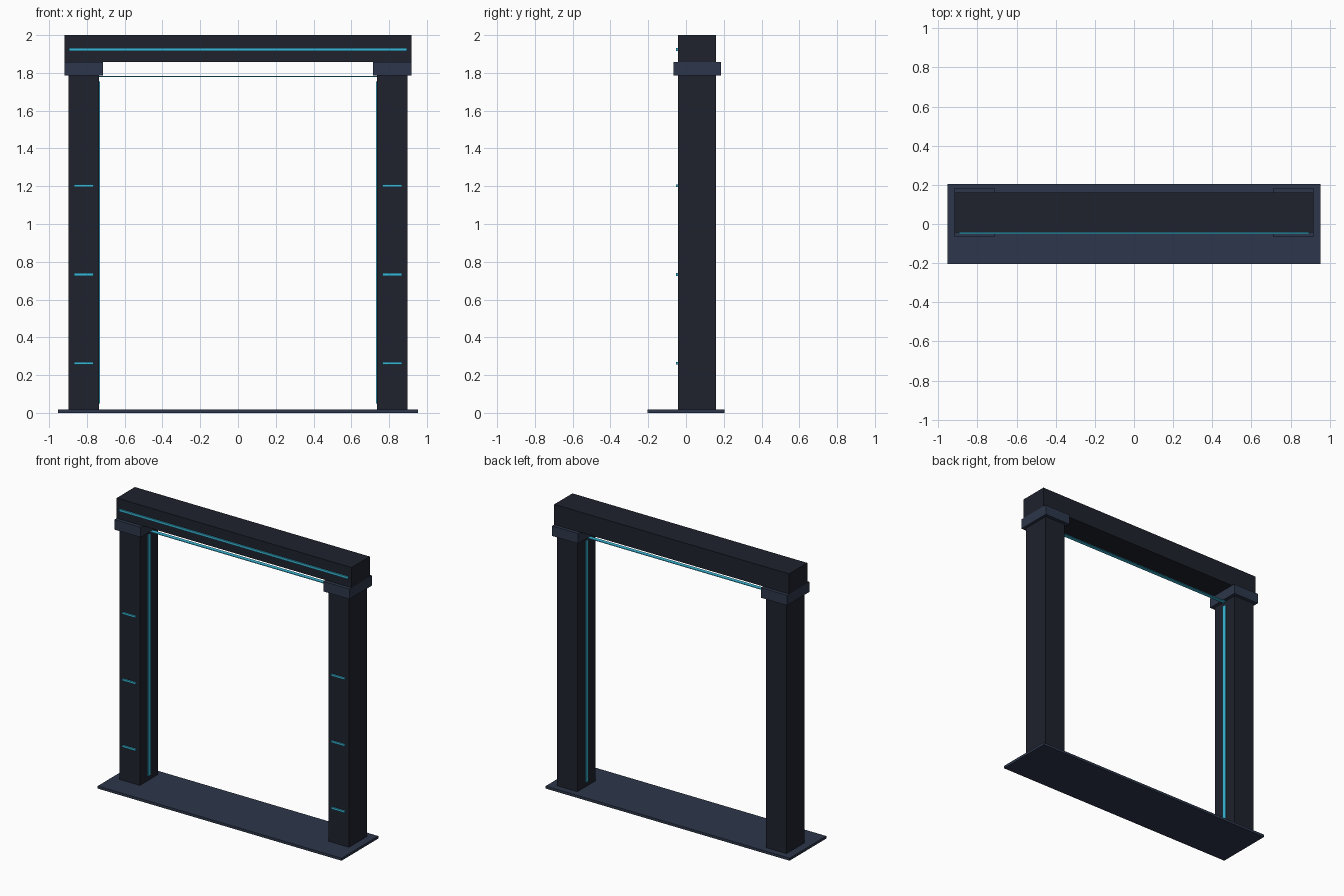
import bpy, bmesh

if "Cube" in bpy.data.objects:
    bpy.data.objects.remove(bpy.data.objects["Cube"])


def material(name, rgb):
    m = bpy.data.materials.new(name)
    m.diffuse_color = (*rgb, 1)
    m.use_nodes = True
    m.node_tree.nodes["Principled BSDF"].inputs["Base Color"].default_value = m.diffuse_color
    return m


DARK = material("dark_metal", (0.013, 0.016, 0.026))
TRIM = material("trim_metal", (0.026, 0.037, 0.069))
GLOW = material("cyan_glow", (0.042, 0.48, 0.69))


def box(name, x, y, z, mat):
    """Box from (min, max) ranges on each axis."""
    bm = bmesh.new()
    bmesh.ops.create_cube(bm, size=1)
    for v in bm.verts:
        v.co = [r[0] if c < 0 else r[1] for c, r in zip(v.co, (x, y, z))]
    me = bpy.data.meshes.new(name)
    bm.to_mesh(me)
    bm.free()
    me.materials.append(mat)
    ob = bpy.data.objects.new(name, me)
    bpy.context.collection.objects.link(ob)
    return ob


def pair(name, x, y, z, mat):
    """Right-hand box and its mirror image on the left."""
    box(name + "_right", x, y, z, mat)
    box(name + "_left", (-x[1], -x[0]), y, z, mat)


DEPTH = (-0.043, 0.16)
FRONT_GLOW = (-0.052, -0.038)
INNER_GLOW = (0.044, 0.072)

# Base plate and lintel
box("base_plate", (-0.953, 0.953), (-0.205, 0.205), (0, 0.018), TRIM)
box("lintel", (-0.918, 0.918), DEPTH, (1.857, 2.0), DARK)

# Columns and their capitals
pair("column", (0.737, 0.898), DEPTH, (0.016, 1.788), DARK)
pair("capital", (0.714, 0.918), (-0.067, 0.184), (1.786, 1.857), TRIM)

# Light strips: lintel front, column fronts, inside of the opening
box("lintel_light", (-0.895, 0.895), FRONT_GLOW, (1.915, 1.931), GLOW)
for i, z in enumerate((0.263, 0.733, 1.203)):
    pair(f"column_light_{i + 1}", (0.764, 0.869), FRONT_GLOW, (z - 0.007, z + 0.007), GLOW)
pair("inner_light", (0.731, 0.741), INNER_GLOW, (0.05, 1.755), GLOW)
box("opening_top_light", (-0.735, 0.735), INNER_GLOW, (1.779, 1.784), GLOW)
